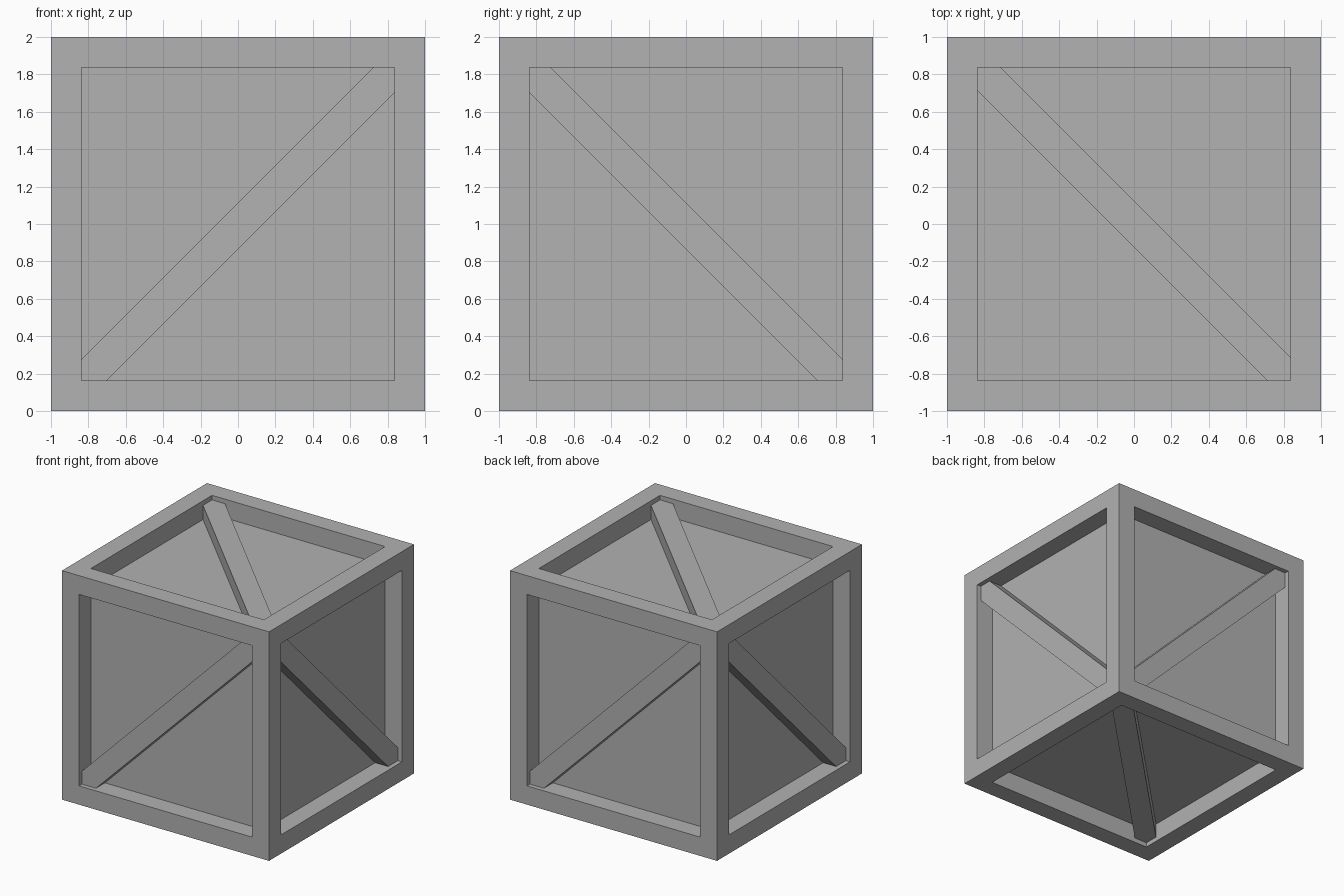
import bpy
import bmesh
from mathutils import Vector

if "Cube" in bpy.data.objects:
    bpy.data.objects.remove(bpy.data.objects["Cube"])

OPENING = 0.836       # half width of each recess, also half size of the core
BRACE_TOP = 0.96      # distance of brace faces from the crate centre
CENTRE = Vector((0, 0, 1))

grey = bpy.data.materials.new("plain_grey")
grey.use_nodes = True
colour = (0.445, 0.445, 0.445, 1)
grey.diffuse_color = colour
grey.node_tree.nodes["Principled BSDF"].inputs["Base Color"].default_value = colour


def add_object(name, bm):
    mesh = bpy.data.meshes.new(name)
    bm.to_mesh(mesh)
    bm.free()
    mesh.materials.append(grey)
    obj = bpy.data.objects.new(name, mesh)
    obj.location = CENTRE
    bpy.context.collection.objects.link(obj)
    return obj


# Outer frame: cube with a square opening through each side
bm = bmesh.new()
bmesh.ops.create_cube(bm, size=2)
sides = bm.faces[:]
bmesh.ops.inset_individual(bm, faces=sides, thickness=1 - OPENING, use_even_offset=True)
floors = bmesh.ops.extrude_discrete_faces(bm, faces=sides)["faces"]
for face in floors:
    bmesh.ops.translate(bm, verts=face.verts, vec=face.normal * (OPENING - 1))
bmesh.ops.delete(bm, geom=floors, context="FACES")
add_object("frame", bm)

# Recessed panels: one closed box inside the frame
bm = bmesh.new()
bmesh.ops.create_cube(bm, size=2 * OPENING)
add_object("panels", bm)


# Diagonal brace, mitred into two opposite corners of an opening
def add_brace(name, across, up, out, above, below):
    across, up, out = Vector(across), Vector(up), Vector(out)
    h = OPENING
    outline = [(-h, -h), (below - h, -h), (h, h - below),
               (h, h), (h - above, h), (-h, above - h)]
    bm = bmesh.new()
    base = bm.faces.new([bm.verts.new(across * u + up * v + out * h) for u, v in outline])
    cap = bmesh.ops.extrude_face_region(bm, geom=[base], use_keep_orig=True)["geom"]
    verts = [g for g in cap if isinstance(g, bmesh.types.BMVert)]
    bmesh.ops.translate(bm, verts=verts, vec=out * (BRACE_TOP - h))
    bmesh.ops.recalc_face_normals(bm, faces=bm.faces)
    add_object(name, bm)


X, Y, Z = Vector((1, 0, 0)), Vector((0, 1, 0)), Vector((0, 0, 1))
for name, across, out in (("front_brace", X, -Y), ("left_brace", -Y, X),
                          ("back_brace", -X, Y), ("right_brace", Y, -X)):
    add_brace(name, across, Z, out, 0.113, 0.136)
add_brace("top_brace", X, -Y, Z, 0.125, 0.125)
add_brace("bottom_brace", X, Y, -Z, 0.125, 0.125)
